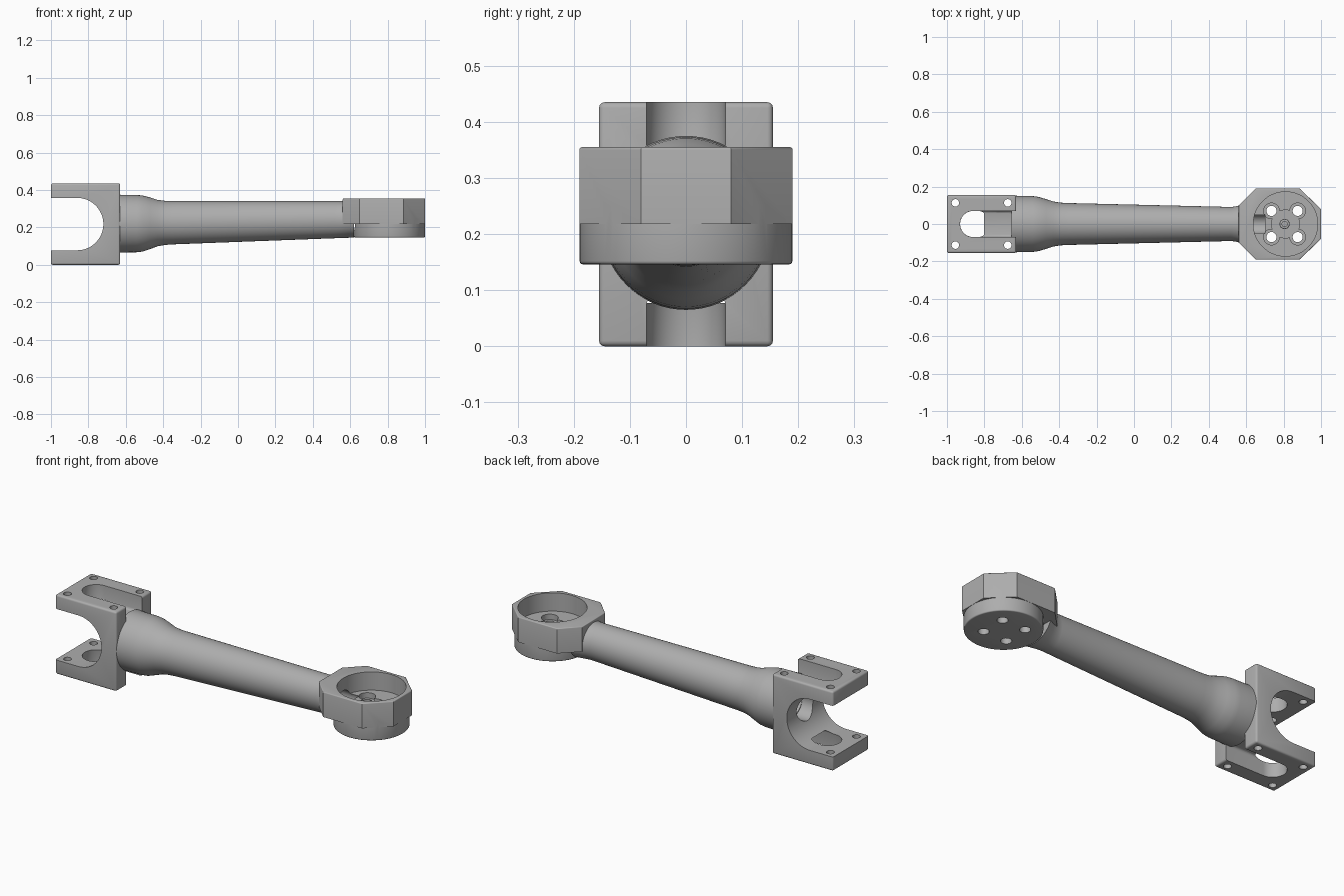
import bpy, bmesh, math
from mathutils import Vector

cube = bpy.data.objects.get("Cube")
if cube:
    bpy.data.objects.remove(cube, do_unlink=True)

grey = bpy.data.materials.new("satin grey")
grey.use_nodes = True
COLOR = (0.42, 0.42, 0.42, 1)
grey.diffuse_color = COLOR
grey.node_tree.nodes["Principled BSDF"].inputs["Base Color"].default_value = COLOR


def make(name, bm):
    bmesh.ops.recalc_face_normals(bm, faces=bm.faces)
    mesh = bpy.data.meshes.new(name)
    bm.to_mesh(mesh)
    bm.free()
    mesh.materials.append(grey)
    ob = bpy.data.objects.new(name, mesh)
    bpy.context.collection.objects.link(ob)
    return ob


def prism(name, pts, lo, hi, axis="z", round_lo=0, round_hi=0):
    """Extrude a 2D outline along an axis, optionally rounding either rim."""
    place = {"z": lambda u, v, w: (u, v, w),
             "y": lambda u, v, w: (u, w, v),
             "x": lambda u, v, w: (w, u, v)}[axis]
    bm = bmesh.new()
    a = [bm.verts.new(place(u, v, lo)) for u, v in pts]
    b = [bm.verts.new(place(u, v, hi)) for u, v in pts]
    n = len(pts)
    caps = (bm.faces.new(a), bm.faces.new(b))
    for i in range(n):
        j = (i + 1) % n
        bm.faces.new((a[i], a[j], b[j], b[i]))
    bmesh.ops.recalc_face_normals(bm, faces=bm.faces)
    for cap, r in zip(caps, (round_lo, round_hi)):
        if r:
            bmesh.ops.bevel(bm, geom=list(cap.edges), offset=r, segments=3,
                            profile=0.5, affect="EDGES")
    return make(name, bm)


def arc(cx, cy, r, start=0, end=360, n=48):
    full = end - start == 360
    steps = n if full else n + 1
    return [(cx + r * math.cos(math.radians(start + (end - start) * i / n)),
             cy + r * math.sin(math.radians(start + (end - start) * i / n)))
            for i in range(steps)]


def boolean(ob, other, op="DIFFERENCE"):
    mod = ob.modifiers.new(op, "BOOLEAN")
    mod.operation, mod.solver, mod.object = op, "EXACT", other
    bpy.ops.object.select_all(action="DESELECT")
    bpy.context.view_layer.objects.active = ob
    ob.select_set(True)
    bpy.ops.object.modifier_apply(modifier=mod.name)
    bpy.data.objects.remove(other, do_unlink=True)


def smooth(ob):
    bpy.ops.object.select_all(action="DESELECT")
    bpy.context.view_layer.objects.active = ob
    ob.select_set(True)
    bpy.ops.object.shade_smooth_by_angle(angle=math.radians(32))


def bore(r, cz, lo, hi):
    return prism("bore", arc(0, cz, r), lo, hi, "x")


# Fork bracket: softened block
bm = bmesh.new()
bmesh.ops.create_cube(bm, size=1)
bmesh.ops.scale(bm, vec=(0.37, 0.31, 0.435), verts=bm.verts)
bmesh.ops.translate(bm, vec=(-0.815, 0, 0.2175), verts=bm.verts)
bmesh.ops.bevel(bm, geom=list(bm.edges), offset=0.01, segments=3,
                profile=0.5, affect="EDGES")
fork = make("fork_bracket", bm)

# Round-ended mouth through the sides
MID = 0.2175
boolean(fork, prism("mouth", [(-1.2, MID - 0.14)] + arc(-0.86, MID, 0.14, -90, 90)
                    + [(-1.2, MID + 0.14)], -0.5, 0.5, "y"))

# Slots in both plates, running out at the shaft side
slot = arc(-0.86, 0, 0.07, 90, 270, 24) + [(-0.5, -0.07), (-0.5, 0.07)]
boolean(fork, prism("upper_slot", slot, 0.345, 0.6, round_lo=0.014))
boolean(fork, prism("lower_slot", slot, -0.2, 0.09, round_hi=0.014))

# Bolt holes in the plates
for x in (-0.955, -0.675):
    for y in (-0.113, 0.113):
        boolean(fork, prism("bolt_hole", arc(x, y, 0.02, n=24), -0.1, 0.6))
boolean(fork, bore(0.07, 0.22, -0.8, -0.5))
smooth(fork)

# Tapered hollow shaft: x, centre height, half width, half height
SECTIONS = [(-0.655, 0.220, 0.153, 0.155), (-0.61, 0.220, 0.150, 0.154),
            (-0.54, 0.220, 0.149, 0.153), (-0.51, 0.2205, 0.145, 0.150),
            (-0.47, 0.222, 0.133, 0.138), (-0.43, 0.223, 0.120, 0.124),
            (-0.39, 0.224, 0.114, 0.118), (-0.35, 0.225, 0.112, 0.116),
            (0.52, 0.241, 0.091, 0.099), (0.55, 0.242, 0.095, 0.098),
            (0.58, 0.242, 0.106, 0.098), (0.62, 0.243, 0.125, 0.097)]
bm = bmesh.new()
rings = []
for x, cz, ry, rz in SECTIONS:
    rings.append([bm.verts.new((x, ry * c, cz + rz * s)) for c, s in arc(0, 0, 1, n=64)])
for a, b in zip(rings, rings[1:]):
    for i in range(64):
        j = (i + 1) % 64
        bm.faces.new((a[i], a[j], b[j], b[i]))
bm.faces.new(rings[0])
bm.faces.new(rings[-1])
shaft = make("tapered_shaft", bm)
boolean(shaft, bore(0.07, 0.225, -0.8, 0.8))
smooth(shaft)

# Motor cup: faceted upper shell on a round base
CX = 0.81
half = [(0.56, 0.1), (0.65, 0.19), (0.885, 0.19), (1.0, 0.08)]
outline = half + [(x, -y) for x, y in reversed(half)]
cup = prism("motor_cup", outline, 0.218, 0.355, round_hi=0.005)
boolean(cup, prism("cup_base", arc(CX, 0, 0.1895, n=72), 0.146, 0.25, round_lo=0.006), "UNION")
boolean(cup, prism("cup_well", arc(CX, 0, 0.172, n=72), 0.255, 0.5))

# Clover-shaped recess with four through holes
boolean(cup, prism("recess", arc(CX, 0, 0.075), 0.225, 0.5))
for sx in (-0.07, 0.07):
    for sy in (-0.07, 0.07):
        boolean(cup, prism("lobe", arc(CX - 0.005 + sx, sy, 0.042), 0.225, 0.5))
        boolean(cup, prism("mount_hole", arc(CX - 0.005 + sx, sy, 0.027, n=32), 0.0, 0.5))

# Cable channel from the shaft into the cup
boolean(cup, bore(0.052, 0.235, 0.4, 0.70))
smooth(cup)

# Small hollow boss at the cup centre
boss = prism("center_boss", arc(CX - 0.005, 0, 0.027, n=32), 0.2, 0.265, round_hi=0.004)
boolean(boss, prism("boss_hole", arc(CX - 0.005, 0, 0.014, n=24), 0.235, 0.4))
smooth(boss)
